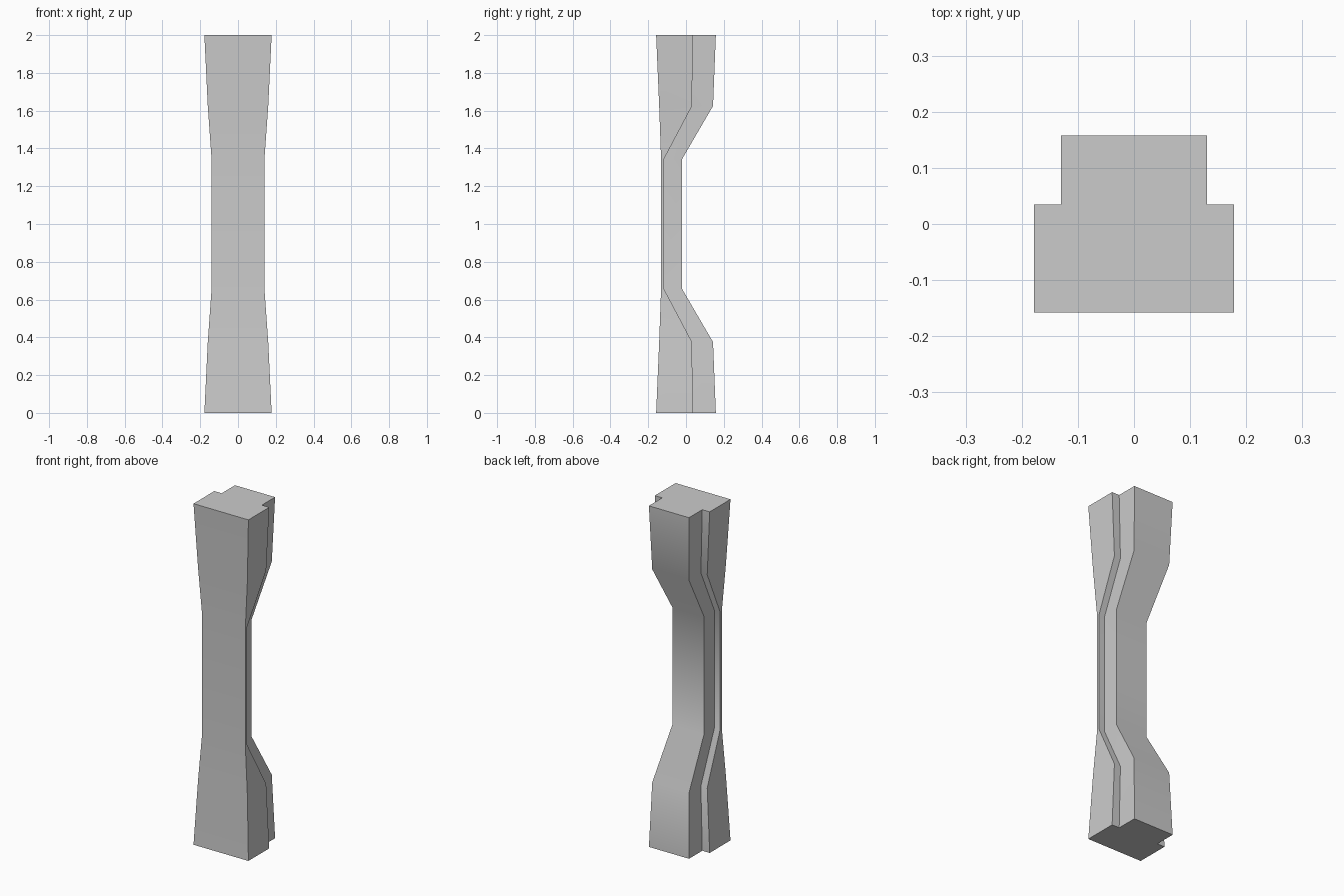
import bpy, bmesh, math

if "Cube" in bpy.data.objects:
    bpy.data.objects.remove(bpy.data.objects["Cube"])

# Stations: z, front half width, rib half width, front y, shoulder y, back y
lower = [
    (0.0,   0.178, 0.130, -0.158, 0.035, 0.158),
    (0.375, 0.160, 0.119, -0.142, 0.032, 0.143),
    (0.655, 0.140, 0.103, -0.132, -0.116, -0.020),
]
# Upper half mirrors the lower half
stations = lower + [(2.0 - s[0],) + s[1:] for s in reversed(lower)]


def section(bm, z, w, r, front, shoulder, back):
    """Stepped T-shaped cross-section, counter-clockwise from above."""
    right = [(w, front), (w, shoulder), (r, shoulder), (r, back)]
    left = [(-x, y) for x, y in reversed(right)]
    return [bm.verts.new((x, y, z)) for x, y in right + left]


# Pillar: loft the sections and cap both ends
bm = bmesh.new()
rings = [section(bm, *s) for s in stations]
for a, b in zip(rings, rings[1:]):
    for i in range(len(a)):
        j = (i + 1) % len(a)
        bm.faces.new((a[i], a[j], b[j], b[i]))
bm.faces.new(list(reversed(rings[0])))
bm.faces.new(rings[-1])
bmesh.ops.recalc_face_normals(bm, faces=bm.faces)

mesh = bpy.data.meshes.new("pillar")
bm.to_mesh(mesh)
bm.free()
pillar = bpy.data.objects.new("pillar", mesh)
bpy.context.collection.objects.link(pillar)

# Soft bends along the length, sharp corners around the section
bpy.context.view_layer.objects.active = pillar
pillar.select_set(True)
bpy.ops.object.shade_smooth_by_angle(angle=math.radians(40))
